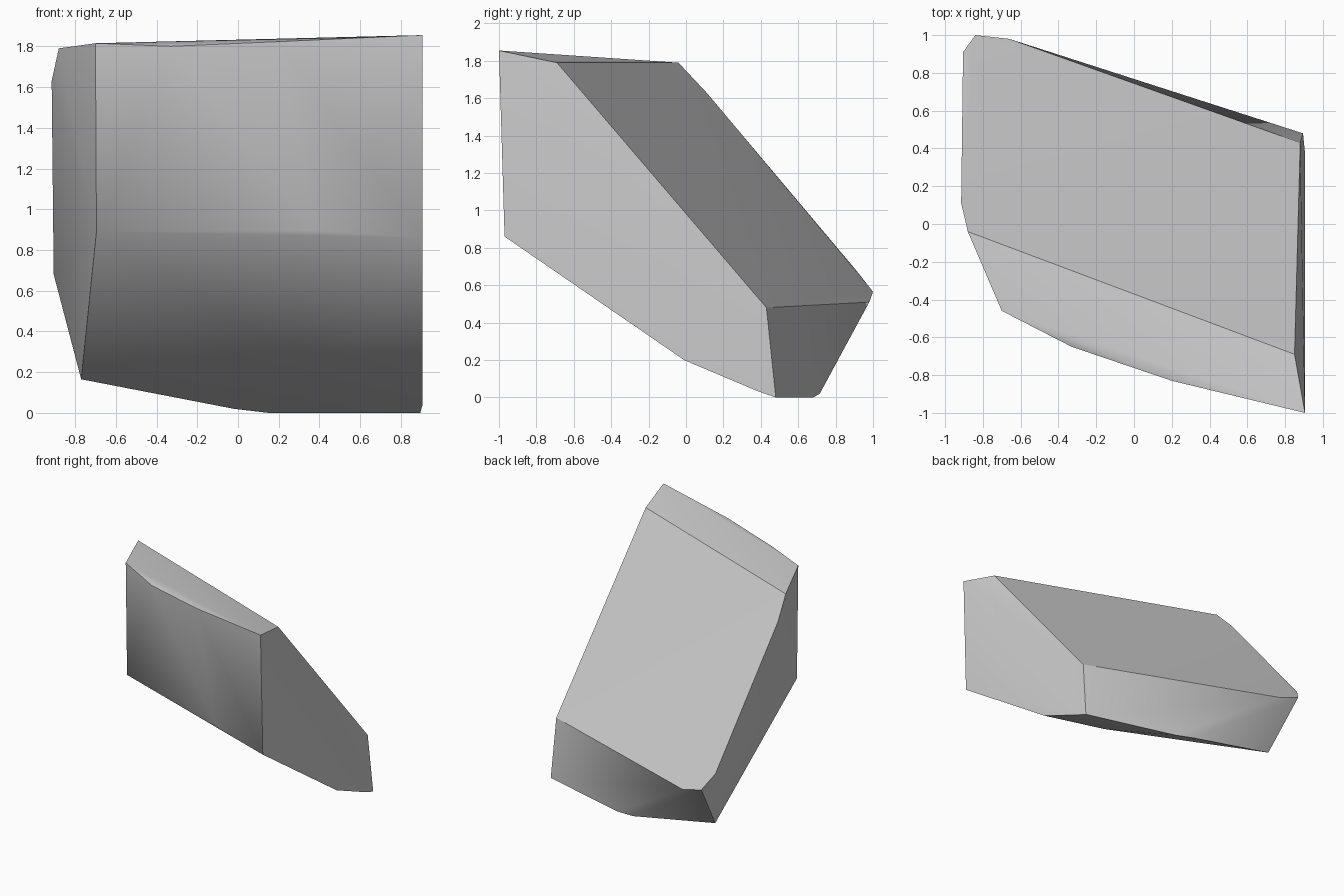
import bpy
import bmesh
import math

if "Cube" in bpy.data.objects:
    bpy.data.objects.remove(bpy.data.objects["Cube"], do_unlink=True)

# Single stone colour
stone = bpy.data.materials.new("stone grey")
stone.use_nodes = True
colour = (0.6, 0.6, 0.6, 1)
stone.diffuse_color = colour
stone.node_tree.nodes["Principled BSDF"].inputs["Base Color"].default_value = colour

# Corners of the chiselled boulder, grouped by where they sit on it
front_crest = [(.905, -1, 1.855), (.2, -.83, 1.823), (-.33, -.65, 1.8), (-.7, -.46, 1.815)]
front_foot = [(.905, -.97, .86), (.37, -.81, .895), (-.695, -.45, .89)]
slope_upper = [(.85, -.69, 1.79), (-.88, -.04, 1.79), (-.915, .11, 1.63)]
slope_lower = [(.88, .43, .48), (-.66, .98, .51), (-.84, 1, .565), (-.905, .91, .68)]
underside = [(.905, -.01, .2), (.905, .38, .035), (.45, .17, .17), (-.77, .72, .165)]
base = [(.895, .48, 0), (.15, .68, 0), (-.02, .715, .02)]


def make_boulder(name, corners, material):
    """Wrap a convex faceted skin around the corners."""
    bm = bmesh.new()
    for corner in corners:
        bm.verts.new(corner)
    bmesh.ops.convex_hull(bm, input=bm.verts[:], use_existing_faces=False)
    loose = [v for v in bm.verts if not v.link_faces]
    bmesh.ops.delete(bm, geom=loose, context="VERTS")
    # Merge nearly flat triangles into broad facets
    bmesh.ops.dissolve_limit(bm, angle_limit=math.radians(1),
                             verts=bm.verts[:], edges=bm.edges[:])
    bmesh.ops.recalc_face_normals(bm, faces=bm.faces[:])
    mesh = bpy.data.meshes.new(name)
    bm.to_mesh(mesh)
    bm.free()
    mesh.materials.append(material)
    boulder = bpy.data.objects.new(name, mesh)
    bpy.context.collection.objects.link(boulder)
    return boulder


boulder = make_boulder("boulder", front_crest + front_foot + slope_upper
                       + slope_lower + underside + base, stone)

# Soft shading inside facets, crisp ridges between them
bpy.ops.object.select_all(action="DESELECT")
boulder.select_set(True)
bpy.context.view_layer.objects.active = boulder
bpy.ops.object.shade_smooth_by_angle(angle=math.radians(30))
